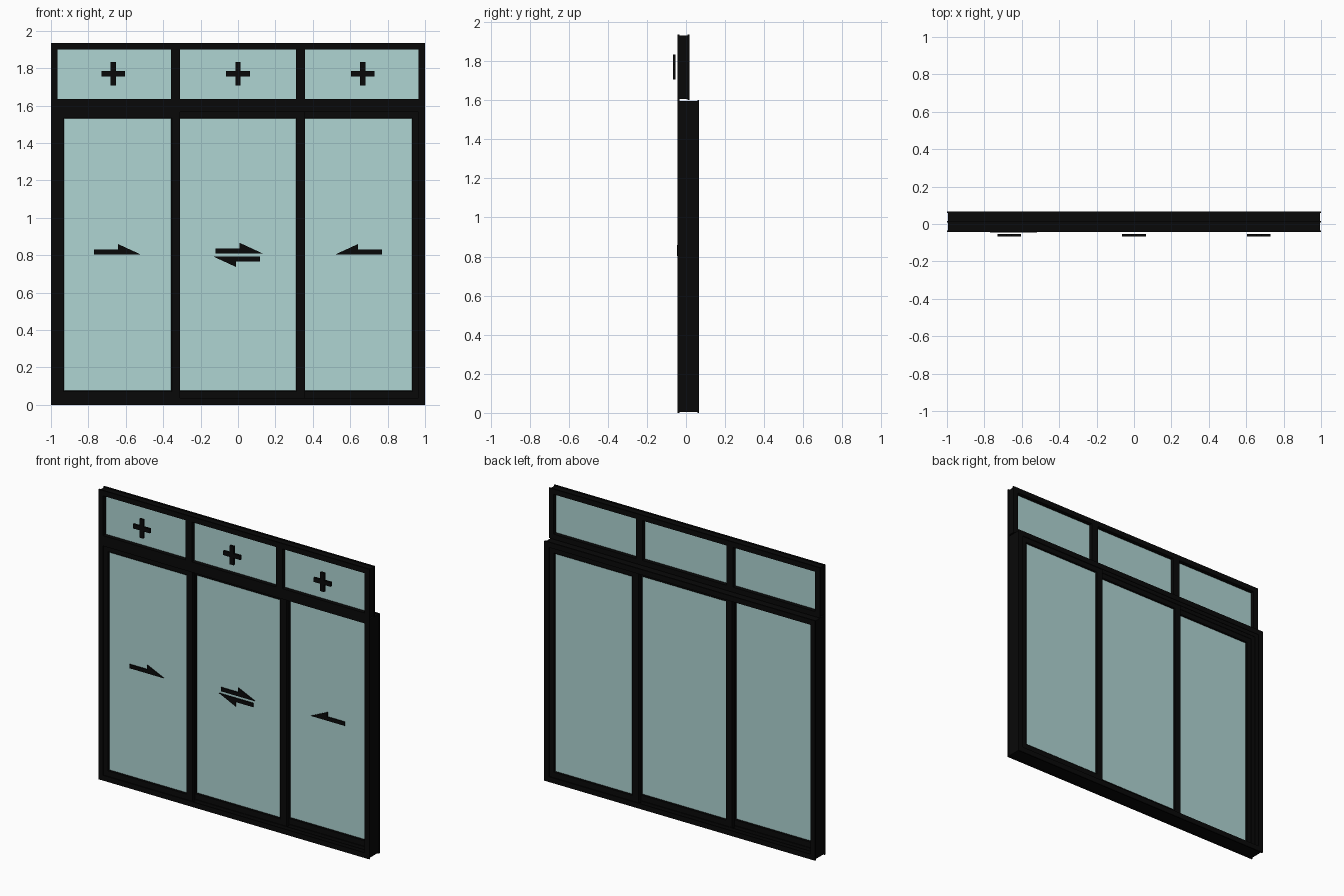
import bpy, bmesh

if "Cube" in bpy.data.objects:
    bpy.data.objects.remove(bpy.data.objects["Cube"])


def material(name, color):
    m = bpy.data.materials.new(name)
    m.diffuse_color = color
    m.use_nodes = True
    m.node_tree.nodes["Principled BSDF"].inputs["Base Color"].default_value = m.diffuse_color
    return m


BLACK = material("black_aluminium", (0.0025, 0.0025, 0.0025, 1))
GLASS = material("tinted_glass", (0.43, 0.66, 0.65, 0.35))


def finish(name, bm, mat):
    bmesh.ops.recalc_face_normals(bm, faces=bm.faces)
    mesh = bpy.data.meshes.new(name)
    bm.to_mesh(mesh)
    bm.free()
    mesh.materials.append(mat)
    ob = bpy.data.objects.new(name, mesh)
    bpy.context.collection.objects.link(ob)
    return ob


def mitred_frame(name, x0, x1, z0, z1, profile):
    """Sweep a closed (inward offset, y) profile round a rectangle."""
    bm = bmesh.new()
    corners = [(x0, z0, 1, 1), (x1, z0, -1, 1), (x1, z1, -1, -1), (x0, z1, 1, -1)]
    rings = [[bm.verts.new((x + sx * d, y, z + sz * d)) for d, y in profile]
             for x, z, sx, sz in corners]
    n = len(profile)
    for i in range(4):
        a, b = rings[i], rings[(i + 1) % 4]
        for j in range(n):
            k = (j + 1) % n
            bm.faces.new((a[j], a[k], b[k], b[j]))
    return finish(name, bm, BLACK)


def prism(name, points, y0, y1, mat=BLACK):
    """Extrude an (x, z) outline from y0 to y1."""
    bm = bmesh.new()
    front = [bm.verts.new((x, y0, z)) for x, z in points]
    back = [bm.verts.new((x, y1, z)) for x, z in points]
    bm.faces.new(front)
    bm.faces.new(back[::-1])
    for i in range(len(points)):
        j = (i + 1) % len(points)
        bm.faces.new((front[i], front[j], back[j], back[i]))
    return finish(name, bm, mat)


def panel(name, x0, x1, z0, z1, y0, y1, mat):
    return prism(name, [(x0, z0), (x1, z0), (x1, z1), (x0, z1)], y0, y1, mat)


def half_arrow(name, cx, cz, y, sx=1, sz=1):
    outline = [(-0.125, -0.014), (0.125, -0.014), (0.003, 0.042),
               (0.003, 0.012), (-0.125, 0.012)]
    prism(name, [(cx + sx * u, cz + sz * v) for u, v in outline], y - 0.003, y + 0.003)


# Three-track outer frame: recessed outside, four fins inside
fins = [(-0.043, -0.038), (-0.0075, -0.0035), (0.0275, 0.0315), (0.062, 0.067)]
track = [(0.005, 0.058), (0.005, -0.034), (0.0, -0.034), (0.0, -0.043)]
track_inner = []
for a, b in fins:
    track_inner += [(0.012, a), (0.035, a), (0.035, b), (0.012, b)]
track_profile = track + track_inner[1:-1] + [(0.0, 0.067), (0.0, 0.058)]
mitred_frame("sliding_outer_frame", -1, 1, 0, 1.6, track_profile)

# Sliding sashes, one per track, each with a stepped glazing groove
tracks = [-0.023, 0.012, 0.047]
spans = [(-0.978, -0.310), (-0.358, 0.358), (0.310, 0.978)]
for side, (x0, x1), y in zip(("left", "middle", "right"), spans, tracks):
    profile = [(0, y - 0.013), (0.044, y - 0.013), (0.048, y - 0.010),
               (0.048, y + 0.010), (0.044, y + 0.013), (0, y + 0.013)]
    mitred_frame(side + "_sash", x0, x1, 0.027, 1.578, profile)
    panel(side + "_sash_glass", x0 + 0.04, x1 - 0.04, 0.067, 1.538,
          y - 0.003, y + 0.003, GLASS)

# Opening direction arrows
half_arrow("left_slide_arrow", -0.644, 0.817, tracks[0] - 0.019)
half_arrow("middle_slide_arrow_upper", 0.005, 0.824, tracks[1] - 0.019)
half_arrow("middle_slide_arrow_lower", -0.008, 0.779, tracks[1] - 0.019, -1, -1)
half_arrow("right_slide_arrow", 0.644, 0.817, tracks[2] - 0.019, -1)

# Fixed transom frame above
mitred_frame("transom_frame", -1, 1, 1.6, 1.935,
             [(0.005, 0.008), (0.005, -0.034), (0, -0.034), (0, -0.043),
              (0.035, -0.043), (0.035, 0.017), (0, 0.017), (0, 0.008)])
for side, x in (("left", -0.334), ("right", 0.334)):
    panel(side + "_transom_mullion", x - 0.024, x + 0.024, 1.63, 1.905,
          -0.043, 0.017, BLACK)

# Transom panes and their fixed-pane plus marks
panes = [("left", -0.97, -0.353, -0.667), ("middle", -0.315, 0.315, 0.0),
         ("right", 0.353, 0.97, 0.667)]
a, t = 0.063, 0.0145
plus = [(-t, -a), (t, -a), (t, -t), (a, -t), (a, t), (t, t),
        (t, a), (-t, a), (-t, t), (-a, t), (-a, -t), (-t, -t)]
for side, x0, x1, cx in panes:
    panel(side + "_transom_glass", x0, x1, 1.63, 1.905, -0.016, -0.010, GLASS)
    prism(side + "_fixed_mark", [(cx + u, 1.77 + v) for u, v in plus], -0.067, -0.053)
